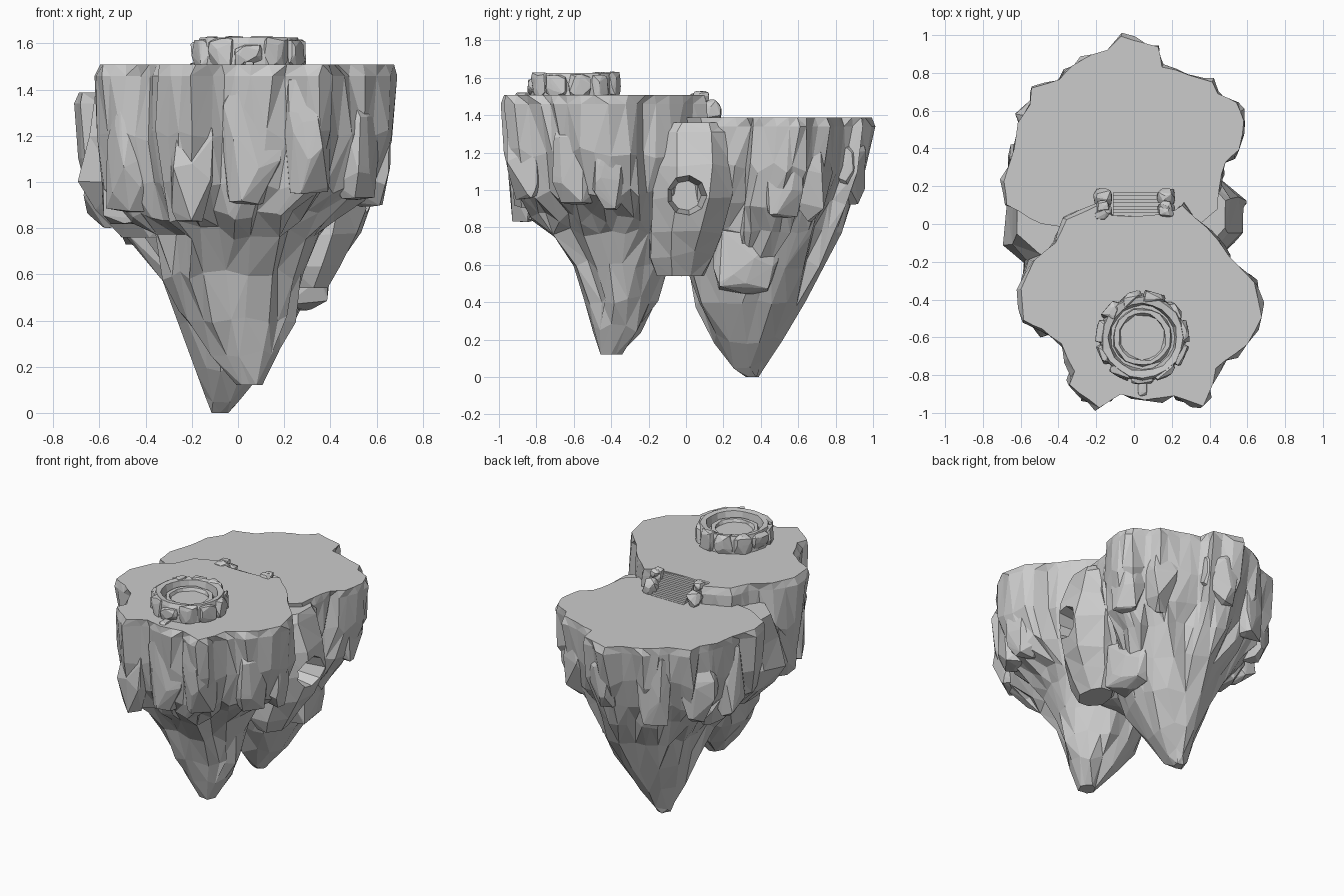
import bpy, bmesh, math, random
from mathutils import Vector, Matrix

if "Cube" in bpy.data.objects:
    bpy.data.objects.remove(bpy.data.objects["Cube"])

random.seed(7)


def finish(bm, name):
    bmesh.ops.recalc_face_normals(bm, faces=bm.faces)
    me = bpy.data.meshes.new(name)
    bm.to_mesh(me)
    bm.free()
    ob = bpy.data.objects.new(name, me)
    bpy.context.collection.objects.link(ob)
    return ob


def split_outline(pts, limit):
    out = []
    for a, b in zip(pts, pts[1:] + pts[:1]):
        a, b = Vector(a), Vector(b)
        k = max(1, math.ceil((b - a).length / limit))
        out += [a.lerp(b, j / k) for j in range(k)]
    return out


def crag(name, outline, rings, keep=3, jitter=0.015, groove=0.07, limit=0.1, weld=0.06):
    """Loft an outline through rings (z, x0, x1, y0, y1), rounding it towards the tip."""
    pts = split_outline(outline, limit)
    xs, ys = [p.x for p in pts], [p.y for p in pts]
    uv = [((p.x - min(xs)) / (max(xs) - min(xs)), (p.y - min(ys)) / (max(ys) - min(ys))) for p in pts]
    cuts = [groove * random.random() if random.random() < 0.4 else 0 for _ in pts]
    bm = bmesh.new()
    loops = []
    for i, (z, x0, x1, y0, y1) in enumerate(rings):
        t = max(0, (i - keep) / (len(rings) - keep))
        loop = []
        for (u, v), cut in zip(uv, cuts):
            a = math.atan2(v - 0.5, u - 0.5)
            u = u + (0.5 + 0.5 * math.cos(a) - u) * t
            v = v + (0.5 + 0.5 * math.sin(a) - v) * t
            s = 1 - cut if i else 1
            u, v = 0.5 + (u - 0.5) * s, 0.5 + (v - 0.5) * s
            j = jitter if i else 0.004
            dz = random.uniform(-2, 2) * jitter if 1 < i < len(rings) - 1 else 0
            loop.append(bm.verts.new((x0 + (x1 - x0) * u + random.uniform(-j, j),
                                      y0 + (y1 - y0) * v + random.uniform(-j, j), z + dz)))
        loops.append(loop)
    n = len(pts)
    for a, b in zip(loops, loops[1:]):
        for k in range(n):
            bm.faces.new((a[k], a[(k + 1) % n], b[(k + 1) % n], b[k]))
    bmesh.ops.triangulate(bm, faces=bm.faces)
    bm.faces.new(loops[0])
    bm.faces.new(loops[-1])
    for l in loops[5:]:  # coarser facets on the hanging cone
        bmesh.ops.remove_doubles(bm, verts=l, dist=weld if l is not loops[-1] else weld / 2)
    return finish(bm, name)


def rock(name, center, size, turn=0.0, n=30, box=0.5):
    """Faceted boulder: convex hull of random points between a ball and a box."""
    bm = bmesh.new()
    for _ in range(n):
        d = Vector([random.gauss(0, 1) for _ in range(3)]).normalized()
        d = d.lerp(d / max(map(abs, d)), box)
        bm.verts.new([d[i] * size[i] / 2 for i in range(3)])
    res = bmesh.ops.convex_hull(bm, input=bm.verts)
    junk = {g for g in res["geom_interior"] + res["geom_unused"] if isinstance(g, bmesh.types.BMVert)}
    bmesh.ops.delete(bm, geom=list(junk), context="VERTS")
    bm.transform(Matrix.Translation(center) @ Matrix.Rotation(turn, 4, "Z"))
    return finish(bm, name)


# Upper front island
front_outline = [(-.62, -.35), (-.6, -.52), (-.5, -.57), (-.4, -.65), (-.33, -.8), (-.36, -.87),
                 (-.2, -.99), (-.08, -.92), (.05, -.95), (.2, -.93), (.36, -.98), (.41, -.87),
                 (.43, -.78), (.6, -.65), (.68, -.5), (.64, -.32), (.5, -.17), (.38, -.02),
                 (.25, .1), (.16, .05), (-.13, .04), (-.2, .1), (-.37, .02), (-.43, -.1), (-.55, -.2)]
crag("front_island", front_outline, [
    (1.508, -.60, .68, -.97, .10), (1.46, -.62, .70, -.995, .11), (1.2, -.62, .70, -.965, .11),
    (.98, -.58, .62, -.93, .11), (.85, -.48, .44, -.86, .09), (.78, -.36, .36, -.75, .04),
    (.6, -.32, .29, -.62, -.08), (.42, -.25, .25, -.54, -.15), (.26, -.13, .2, -.5, -.23),
    (.12, -.01, .1, -.46, -.34)])

# Lower back island
back_outline = [(-.2, -.05), (.3, -.05), (.45, .08), (.46, .2), (.49, .33), (.57, .4), (.59, .55),
                (.55, .65), (.45, .7), (.42, .76), (.3, .8), (.15, .84), (.13, .95), (-.07, 1.0),
                (-.14, .93), (-.22, .91), (-.33, .85), (-.4, .77), (-.55, .73), (-.56, .64),
                (-.62, .54), (-.64, .4), (-.7, .23), (-.68, .1), (-.5, 0)]
crag("back_island", back_outline, [
    (1.388, -.69, .58, -.05, .99), (1.34, -.70, .59, -.05, 1.0), (1.12, -.69, .58, -.05, .97),
    (.93, -.64, .52, -.05, .9), (.78, -.5, .43, -.04, .84), (.6, -.33, .34, 0, .75),
    (.4, -.26, .25, .06, .64), (.2, -.19, .12, .15, .53), (.06, -.14, .01, .25, .43),
    (0, -.11, -.04, .32, .39)])

# Side buttresses between the two islands
octagon = [(math.cos(a), math.sin(a)) for a in [i * math.tau / 8 + .39 for i in range(8)]]
side = dict(jitter=0.012, groove=0.03, limit=2, weld=0.001)
right_buttress = crag("right_buttress", octagon, [
    (1.36, .2, .48, -.12, .22), (1.31, .18, .51, -.18, .26), (1.12, .15, .56, -.17, .27),
    (.95, .12, .59, -.17, .25), (.78, .1, .53, -.19, .2), (.65, .12, .46, -.19, .15),
    (.54, .2, .39, -.16, .1)], **side)
crag("left_buttress", octagon, [
    (1.37, -.62, -.2, -.16, .2), (1.2, -.65, -.2, -.24, .24), (1.02, -.69, -.15, -.26, .24),
    (.88, -.62, -.1, -.22, .22), (.76, -.52, -.1, -.16, .18)], **side)

# Round opening in the right buttress
bpy.ops.mesh.primitive_cone_add(vertices=9, radius1=.08, radius2=.13, depth=.3,
                                location=(.55, 0, .97), rotation=(0, math.pi / 2, 0))
cutter = bpy.context.object
cutter.name = "opening_cutter"
cutter.hide_render = True
cutter.hide_viewport = True
mod = right_buttress.modifiers.new("opening", "BOOLEAN")
mod.object = cutter
mod.operation = "DIFFERENCE"
mod.solver = "EXACT"

# Vertical slabs hugging the cliffs: x, y, centre z, width, depth, height, turn
slabs = [(-.2, -.87, 1.13, .18, .16, .62, .1), (.06, -.85, 1.18, .26, .15, .56, 0),
         (.3, -.86, 1.2, .18, .18, .52, -.2), (-.45, -.48, 1.14, .22, .2, .55, .6),
         (.5, -.58, 1.17, .22, .22, .5, -.7), (.55, -.4, 1.14, .2, .22, .5, .2),
         (-.47, -.3, 1.02, .24, .24, .42, 0), (.03, .88, 1.13, .22, .16, .42, 0),
         (-.3, .75, 1.08, .22, .18, .5, .3), (-.5, .55, 1.08, .22, .24, .5, .4),
         (.35, .68, 1.08, .22, .16, .5, -.4), (.48, .52, 1.1, .16, .22, .5, 0),
         (-.57, .3, 1.06, .2, .26, .52, 0)]
for x, y, z, w, d, h, turn in slabs:
    rock("cliff_slab", (x, y, z), (w, d, h), turn, 34, .8)

# Hanging lumps under the overhang
rock("lower_lump_right", (.26, .31, .63), (.26, .38, .38), .2, 30)
rock("lower_lump_left", (-.4, .3, .86), (.32, .4, .28), .2, 30)
rock("lower_lump_middle", (0, 0, .74), (.5, .4, .42), 0, 30)

# Steps between the two levels
steps = 8
for i in range(steps):
    top = 1.5 - .11 * i / (steps - 1)
    bpy.ops.mesh.primitive_cube_add(size=1, location=(.015, .05 + .018 * i, (top + 1.34) / 2))
    bpy.context.object.name = "step"
    bpy.context.object.scale = (.25, .02, top - 1.34)

# Rock railings on both sides of the steps
for x in (-.165, .17):
    rock("stair_rail_upper", (x, .065, 1.46), (.1, .09, .14))
    rock("stair_rail_lower", (x, .14, 1.42), (.1, .1, .13))
    rock("stair_rail_knob", (x, .09, 1.5), (.07, .07, .06))

# Round basin: lathed wall, groove, inner lip and floor
cx, cy, sides = .045, -.6, 20
profile = [(.23, 1.49), (.225, 1.6), (.215, 1.625), (.18, 1.62), (.17, 1.56), (.155, 1.56),
           (.15, 1.59), (.125, 1.59), (.118, 1.57)]
bm = bmesh.new()
loops = []
for r, z in profile:
    loop = []
    for k in range(sides):
        a, q = k * math.tau / sides, r + random.uniform(-.006, .006)
        loop.append(bm.verts.new((cx + q * math.cos(a), cy + q * math.sin(a), z)))
    loops.append(loop)
for a, b in zip(loops, loops[1:]):
    for k in range(sides):
        bm.faces.new((a[k], a[(k + 1) % sides], b[(k + 1) % sides], b[k]))
bm.faces.new(loops[-1])
bm.faces.new(loops[0])
finish(bm, "basin")

# Boulders around the basin, lower at the front spout
for k in range(11):
    a = -math.pi / 2 + k * math.tau / 11
    h = .1 if k == 0 else random.uniform(.12, .14)
    rock("basin_boulder", (cx + .212 * math.cos(a), cy + .212 * math.sin(a), 1.495 + h / 2),
         (.07, .12, h), a, 36, .85)
rock("spout_stone", (cx, cy - .27, 1.51), (.05, .09, .025))
